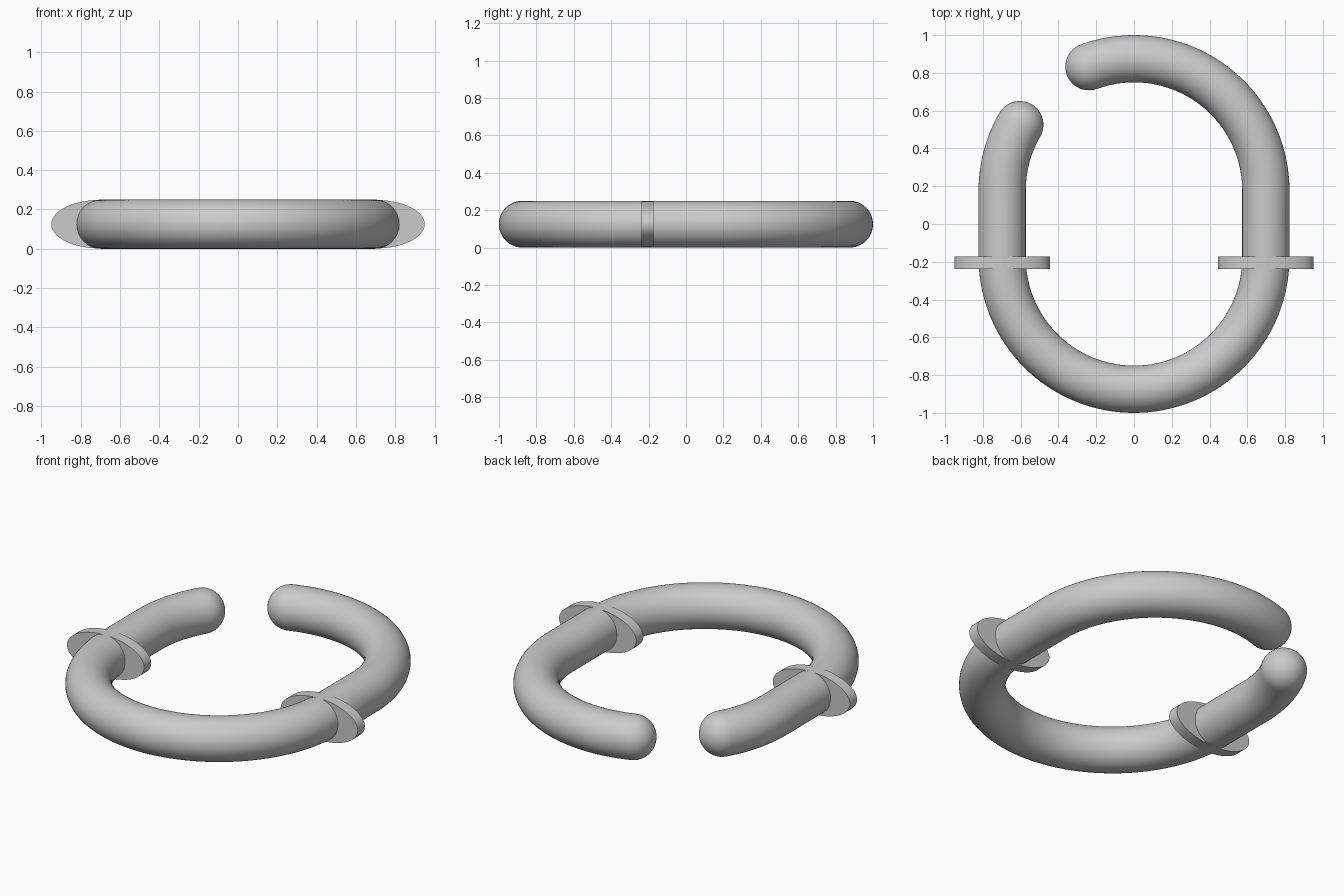
import bpy, bmesh
from math import sin, cos, pi, radians
from mathutils import Vector

if "Cube" in bpy.data.objects:
    bpy.data.objects.remove(bpy.data.objects["Cube"])

TUBE_R = 0.125      # tube radius, also the height of its centre line
BEND_R = 0.698      # radius of both bends
BEND_Y = 0.177      # distance of the bend centres from the middle
SIDES = 48
CAP_STEPS = 10

grey = bpy.data.materials.new("plain grey")
grey.use_nodes = True
colour = (0.6, 0.6, 0.6, 1)
grey.diffuse_color = colour
grey.node_tree.nodes["Principled BSDF"].inputs["Base Color"].default_value = colour


def finish(bm, name):
    bmesh.ops.recalc_face_normals(bm, faces=bm.faces)
    mesh = bpy.data.meshes.new(name)
    bm.to_mesh(mesh)
    bm.free()
    mesh.materials.append(grey)
    obj = bpy.data.objects.new(name, mesh)
    bpy.context.collection.objects.link(obj)
    bpy.ops.object.select_all(action='DESELECT')
    obj.select_set(True)
    bpy.context.view_layer.objects.active = obj
    bpy.ops.object.shade_smooth_by_angle(angle=radians(40))
    return obj


def arc(start, end, centre_y, steps):
    """Stations (point, heading) on a bend, going clockwise from above."""
    stations = []
    for i in range(steps + 1):
        a = radians(start + (end - start) * i / steps)
        point = Vector((BEND_R * cos(a), centre_y + BEND_R * sin(a), TUBE_R))
        stations.append((point, Vector((sin(a), -cos(a), 0)), TUBE_R))
    return stations


def cap(station, direction):
    """Shrinking rings that round off an end, from the station outward."""
    point, heading, _ = station
    angles = [pi / 2 * i / CAP_STEPS for i in range(1, CAP_STEPS)]
    return [(point + heading * direction * TUBE_R * sin(a), heading, TUBE_R * cos(a))
            for a in angles]


# Open ring: long back bend, straight, front bend, straight, short back bend
path = arc(110, 0, BEND_Y, 40) + arc(0, -180, -BEND_Y, 64) + arc(180, 150, BEND_Y, 12)
stations = cap(path[0], -1)[::-1] + path + cap(path[-1], 1)

bm = bmesh.new()
rings = []
for point, heading, radius in stations:
    side = heading.cross(Vector((0, 0, 1)))
    rings.append([bm.verts.new(point + radius * (side * cos(t) + Vector((0, 0, sin(t)))))
                  for t in (2 * pi * k / SIDES for k in range(SIDES))])
for a, b in zip(rings, rings[1:]):
    for k in range(SIDES):
        n = (k + 1) % SIDES
        bm.faces.new((a[k], a[n], b[n], b[k]))
# Close the rounded tips
for ring, station, direction in ((rings[0], path[0], -1), (rings[-1], path[-1], 1)):
    tip = bm.verts.new(station[0] + station[1] * direction * TUBE_R)
    for k in range(SIDES):
        bm.faces.new((ring[k], ring[(k + 1) % SIDES], tip))
finish(bm, "open_ring")

# Oval collars where the front bend meets the straights
for name, sign in (("left_collar", 1), ("right_collar", -1)):
    bm = bmesh.new()
    bmesh.ops.create_cone(bm, cap_ends=True, segments=64, radius1=1, radius2=1, depth=1)
    for v in bm.verts:
        x, y, z = v.co
        v.co = (sign * BEND_R + 0.252 * x, -0.206 + 0.066 * z, TUBE_R + 0.1235 * y)
    finish(bm, name)
